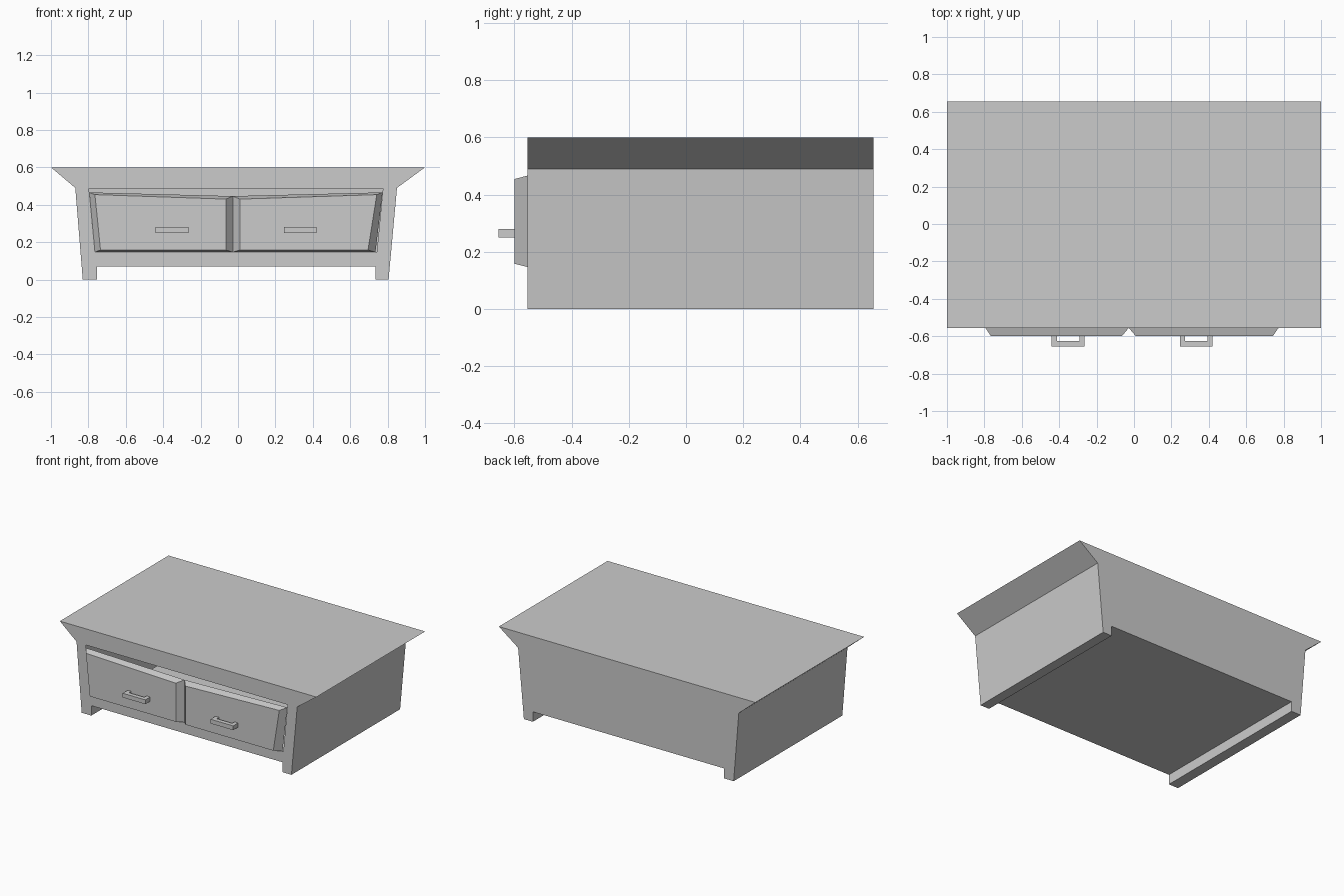
import bpy, bmesh

if "Cube" in bpy.data.objects:
    bpy.data.objects.remove(bpy.data.objects["Cube"], do_unlink=True)

grey = bpy.data.materials.new("plain_grey")
grey.use_nodes = True
grey.diffuse_color = (0.6, 0.6, 0.6, 1)
grey.node_tree.nodes["Principled BSDF"].inputs["Base Color"].default_value = (0.6, 0.6, 0.6, 1)

FRONT, BACK, DRAWER_FRONT = -0.555, 0.655, -0.6


def finish(name, bm):
    bmesh.ops.recalc_face_normals(bm, faces=bm.faces[:])
    mesh = bpy.data.meshes.new(name)
    bm.to_mesh(mesh)
    bm.free()
    mesh.materials.append(grey)
    obj = bpy.data.objects.new(name, mesh)
    bpy.context.collection.objects.link(obj)
    return obj


def loft(bm, a, b):
    """Join two matching loops of vertices with quads."""
    for i in range(len(a)):
        j = (i + 1) % len(a)
        bm.faces.new((a[i], a[j], b[j], b[i]))


def ring(bm, points, y):
    return [bm.verts.new((x, y, z)) for x, z in points]


# Hollow cabinet: flared top, tapering sides and two runner legs
outline = [(-0.87, 0.49), (-1, 0.6), (1, 0.6), (0.85, 0.49), (0.805, 0),
           (0.735, 0), (0.735, 0.07), (-0.755, 0.07), (-0.755, 0), (-0.83, 0)]
opening = [(-0.797, 0.486), (0.775, 0.486), (0.742, 0.147), (-0.765, 0.147)]
bm = bmesh.new()
front = ring(bm, outline, FRONT)
back = ring(bm, outline, BACK)
hole = ring(bm, opening, FRONT)
loft(bm, front, back)
bm.faces.new(back)
bm.faces.new(front[:4] + [hole[1], hole[0]])
bm.faces.new(front[3:] + [front[0], hole[0], hole[3], hole[2], hole[1]])
finish("cabinet_body", bm)


# Drawer fronts with bevelled edges
def drawer(name, rear, face):
    bm = bmesh.new()
    a = ring(bm, rear, FRONT)
    b = ring(bm, face, DRAWER_FRONT)
    loft(bm, a, b)
    bm.faces.new(a)
    bm.faces.new(b)
    finish(name, bm)


drawer("drawer_right",
       [(-0.795, 0.466), (-0.765, 0.147), (-0.028, 0.147), (-0.028, 0.446)],
       [(-0.765, 0.454), (-0.735, 0.158), (-0.065, 0.158), (-0.065, 0.43)])
drawer("drawer_left",
       [(-0.028, 0.446), (-0.028, 0.147), (0.735, 0.147), (0.773, 0.466)],
       [(0.01, 0.43), (0.01, 0.158), (0.695, 0.158), (0.742, 0.454)])


# U-shaped pull handles
def handle(name, x):
    u = [(-0.088, DRAWER_FRONT), (-0.088, -BACK), (0.088, -BACK), (0.088, DRAWER_FRONT),
         (0.06, DRAWER_FRONT), (0.06, -0.625), (-0.06, -0.625), (-0.06, DRAWER_FRONT)]
    bm = bmesh.new()
    low, high = [[bm.verts.new((x + dx, y, z)) for dx, y in u] for z in (0.25, 0.28)]
    loft(bm, low, high)
    bm.faces.new(low)
    bm.faces.new(high)
    finish(name, bm)


handle("handle_right", -0.352)
handle("handle_left", 0.333)
